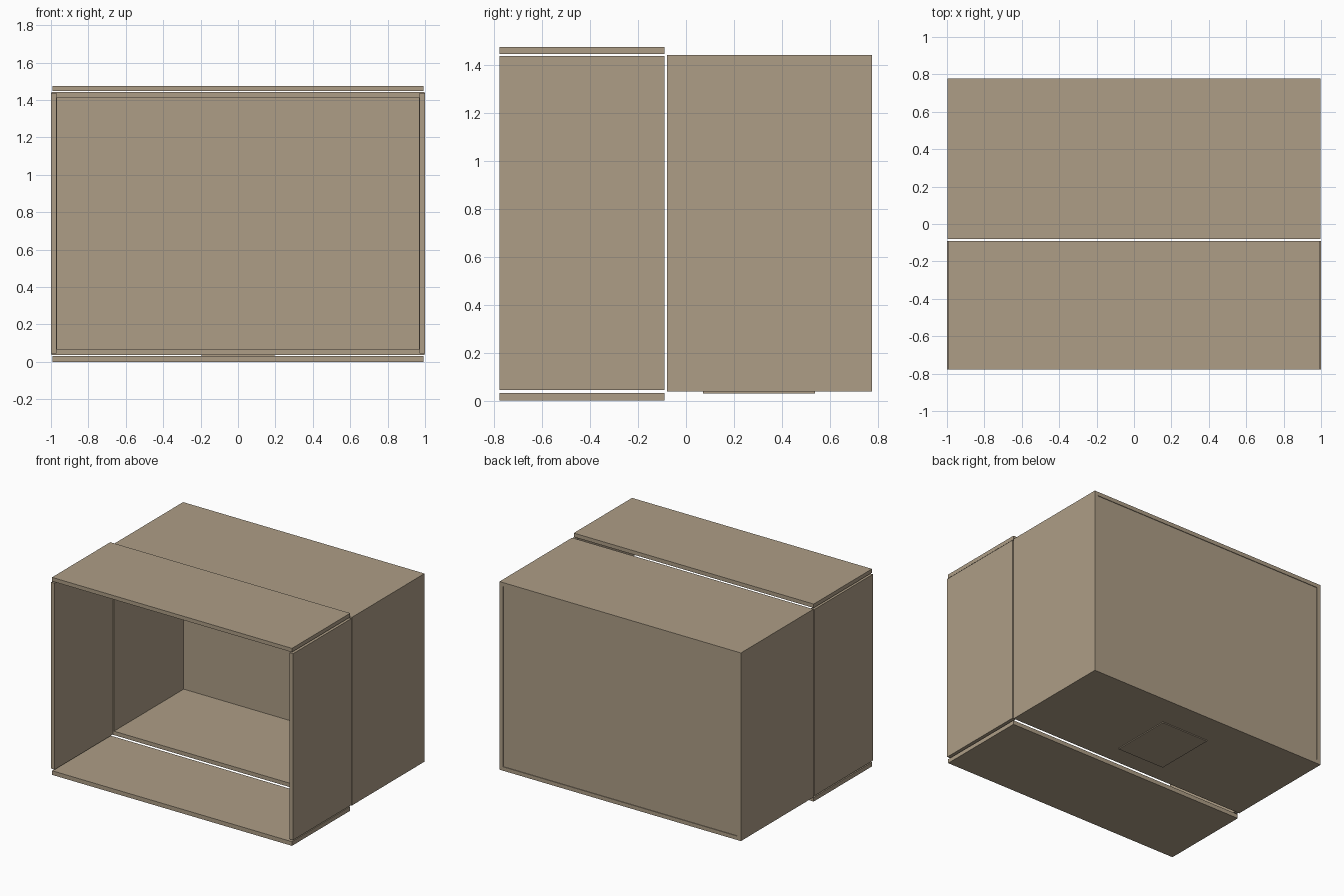
import bpy
import bmesh

if "Cube" in bpy.data.objects:
    bpy.data.objects.remove(bpy.data.objects["Cube"])

card = bpy.data.materials.new("cardboard_brown")
card.diffuse_color = (0.42, 0.34, 0.24, 1)
card.use_nodes = True
card.node_tree.nodes["Principled BSDF"].inputs["Base Color"].default_value = card.diffuse_color


def box(name, x, y, z):
    """Box from (min, max) pairs on each axis."""
    mesh = bpy.data.meshes.new(name)
    bm = bmesh.new()
    bmesh.ops.create_cube(bm, size=1)
    for v in bm.verts:
        v.co = [r[0] if c < 0 else r[1] for c, r in zip(v.co, (x, y, z))]
    bm.to_mesh(mesh)
    bm.free()
    mesh.materials.append(card)
    obj = bpy.data.objects.new(name, mesh)
    bpy.context.collection.objects.link(obj)
    return obj


T = 0.029                      # board thickness
FRONT, BACK = -0.08, 0.777     # depth of the main body
BOTTOM, TOP = 0.037, 1.443     # height of the main body
FLAP = (-0.778, -0.09)         # depth of the open flaps

# Main body: floor, roof, two walls and a slightly recessed back panel
box("body_floor", (-0.998, 0.998), (FRONT, BACK), (BOTTOM, BOTTOM + T))
box("body_roof", (-0.998, 0.998), (FRONT, BACK), (TOP - T, TOP))
for side, x in (("left", (-0.998, -0.998 + T)), ("right", (0.998 - T, 0.998))):
    box(side + "_wall", x, (FRONT, BACK), (BOTTOM + T, TOP - T))
box("back_panel", (-0.998 + T, 0.998 - T), (BACK - 0.034, BACK - 0.005),
    (BOTTOM + T, TOP - T))

# Four flaps opened straight forward
for side, x in (("left", (-1.0, -1.0 + T)), ("right", (1.0 - T, 1.0))):
    box(side + "_flap", x, FLAP, (0.045, 1.438))
box("bottom_flap", (-0.993, 0.991), FLAP, (0.0, 0.031))
box("top_flap", (-0.993, 0.991), FLAP, (1.447, 1.476))

# Thin label plate under the floor
box("bottom_plate", (-0.195, 0.195), (0.07, 0.538), (0.03, BOTTOM))
